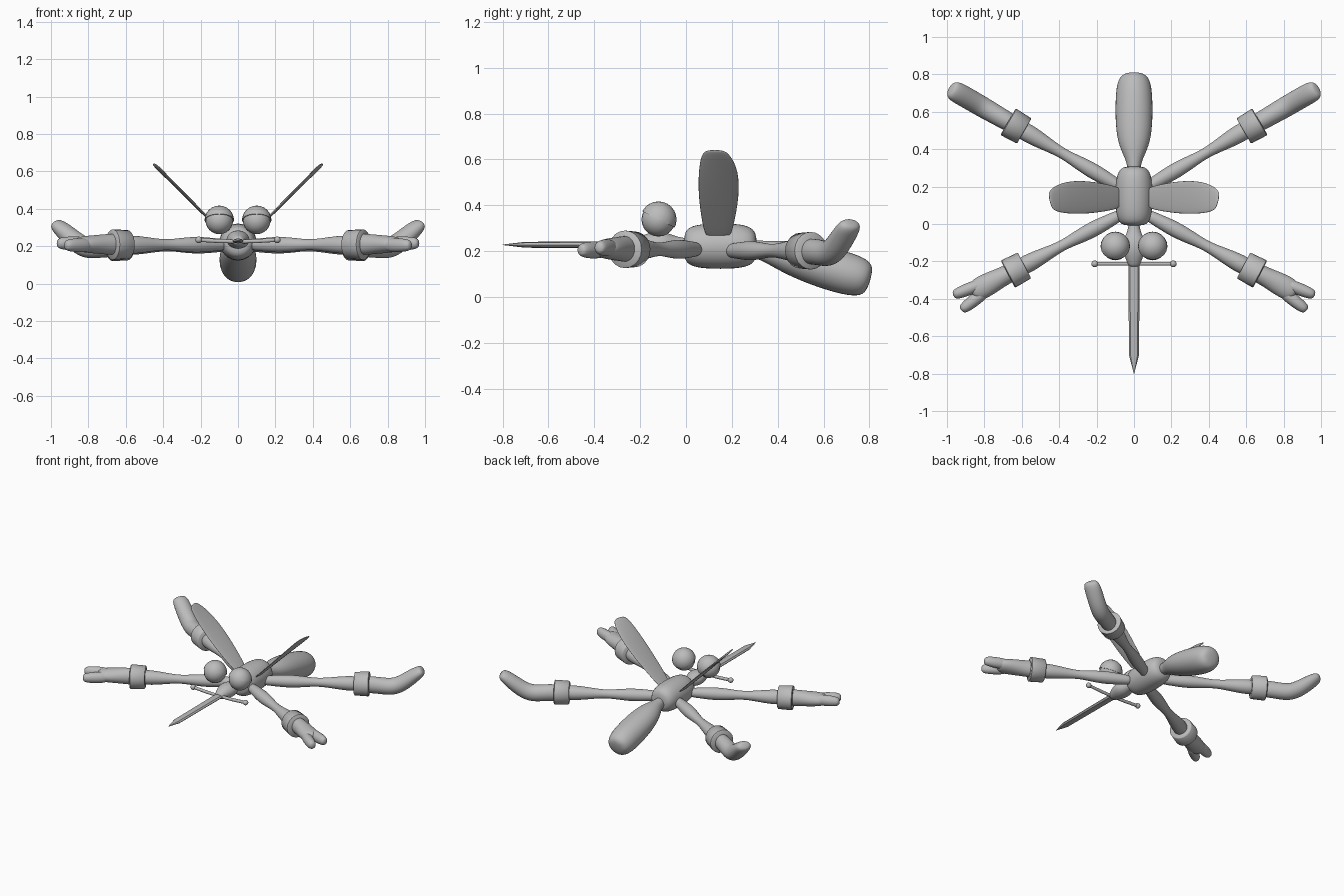
import bpy, bmesh, math
from mathutils import Vector

if "Cube" in bpy.data.objects:
    bpy.data.objects.remove(bpy.data.objects["Cube"])

grey = bpy.data.materials.new("plain_grey")
grey.use_nodes = True
COLOUR = (0.5, 0.5, 0.5, 1)
grey.diffuse_color = COLOUR
grey.node_tree.nodes["Principled BSDF"].inputs["Base Color"].default_value = COLOUR


def finish(name, bm, mirror=False, subdivide=0, angle=50):
    bmesh.ops.recalc_face_normals(bm, faces=bm.faces)
    mesh = bpy.data.meshes.new(name)
    bm.to_mesh(mesh)
    bm.free()
    mesh.materials.append(grey)
    obj = bpy.data.objects.new(name, mesh)
    bpy.context.collection.objects.link(obj)
    if mirror:
        obj.modifiers.new("Mirror", "MIRROR").use_mirror_merge = False
    if subdivide:
        mod = obj.modifiers.new("Subdivision", "SUBSURF")
        mod.levels = mod.render_levels = subdivide
    bpy.ops.object.select_all(action="DESELECT")
    obj.select_set(True)
    bpy.context.view_layer.objects.active = obj
    if subdivide:
        bpy.ops.object.shade_smooth()
    else:
        bpy.ops.object.shade_smooth_by_angle(angle=math.radians(angle))
    return obj


def sweep(name, stations, sides=8, subdivide=2, mirror=False, angle=50):
    """Loft oval rings; a station is (centre, half width, half height)."""
    bm = bmesh.new()
    centres = [Vector(s[0]) for s in stations]
    grow = 1.1 if subdivide else 1.0
    rings = []
    for i, (_, wide, high) in enumerate(stations):
        along = centres[min(i + 1, len(centres) - 1)] - centres[max(i - 1, 0)]
        side = along.cross(Vector((0, 0, 1))).normalized()
        up = side.cross(along).normalized()
        ring = []
        for k in range(sides):
            a = math.tau * k / sides
            ring.append(bm.verts.new(centres[i] + grow * (
                side * wide * math.cos(a) + up * high * math.sin(a))))
        rings.append(ring)
    for a, b in zip(rings, rings[1:]):
        for k in range(sides):
            n = (k + 1) % sides
            bm.faces.new((a[k], a[n], b[n], b[k]))
    bm.faces.new(rings[0])
    bm.faces.new(rings[-1])
    return finish(name, bm, mirror, subdivide, angle)


def ball(name, centre, radius, cut=None):
    """Mirrored pair of balls, optionally trimmed to a dome."""
    bm = bmesh.new()
    bmesh.ops.create_uvsphere(bm, u_segments=20, v_segments=12, radius=radius)
    if cut:
        geom = bm.verts[:] + bm.edges[:] + bm.faces[:]
        res = bmesh.ops.bisect_plane(bm, geom=geom, plane_co=(0, 0, 0),
                                     plane_no=cut, clear_inner=True)
        rim = [e for e in res["geom_cut"] if isinstance(e, bmesh.types.BMEdge)]
        bmesh.ops.edgeloop_fill(bm, edges=rim)
    bmesh.ops.translate(bm, verts=bm.verts, vec=centre)
    return finish(name, bm, mirror=True)


# Body
sweep("thorax", [((0, y, 0.222), r, r) for y, r in
                 ((-0.01, 0.05), (0.01, 0.085), (0.08, 0.1), (0.22, 0.1),
                  (0.285, 0.085), (0.31, 0.05))])
sweep("abdomen", [((0, 0.26, 0.215), 0.035, 0.035), ((0, 0.33, 0.205), 0.035, 0.04),
                  ((0, 0.41, 0.185), 0.08, 0.065), ((0, 0.52, 0.152), 0.1, 0.085),
                  ((0, 0.68, 0.108), 0.1, 0.096), ((0, 0.775, 0.082), 0.088, 0.085),
                  ((0, 0.805, 0.073), 0.05, 0.05)])

# Head and eyes
sweep("head", [((0, 0.03, 0.225), 0.03, 0.03), ((0, -0.04, 0.23), 0.03, 0.03),
               ((0, -0.09, 0.235), 0.065, 0.05), ((0, -0.15, 0.235), 0.06, 0.05),
               ((0, -0.21, 0.23), 0.035, 0.03), ((0, -0.23, 0.23), 0.025, 0.018)])
EYE = (0.1, -0.12, 0.338)
ball("eyes", EYE, 0.074)
ball("eyelids", EYE, 0.079, cut=(0, 0.45, 0.9))

# Sword-shaped proboscis with its cross guard
sweep("blade", [((0, -0.19, 0.228), 0.03, 0.014), ((0, -0.7, 0.228), 0.027, 0.013),
                ((0, -0.8, 0.228), 0.001, 0.001)], subdivide=0, angle=30)
sweep("cross_guard", [((x, -0.213, 0.225 + 0.2 * x * x), 0.01, 0.011)
                      for x in (-0.21, -0.1, 0, 0.1, 0.21)], sides=10, subdivide=0)
ball("guard_knobs", (0.21, -0.213, 0.234), 0.018)

# Wings
sweep("wings", [((x, y, x + 0.19), w, t) for x, y, w, t in
                ((0.06, 0.14, 0.05, 0.006), (0.12, 0.14, 0.068, 0.007),
                 (0.25, 0.143, 0.09, 0.008), (0.36, 0.142, 0.088, 0.008),
                 (0.43, 0.13, 0.065, 0.007), (0.452, 0.125, 0.038, 0.005))], mirror=True)

# Limbs share one profile: distance fraction from root to wrist, radius
LIMB = ((0, 0.03), (0.1, 0.034), (0.27, 0.044), (0.42, 0.037), (0.56, 0.026),
        (0.7, 0.036), (0.85, 0.049), (1, 0.05))


def limb(name, root, wrist):
    root, wrist = Vector(root), Vector(wrist)
    sweep(name, [(root.lerp(wrist, t), r, r) for t, r in LIMB], mirror=True)
    axis = (wrist - root).normalized()
    # Open-ended looking cuff with a softened rim
    cuff = [(-0.05, 0.072), (-0.045, 0.078), (0.045, 0.082), (0.05, 0.076)]
    sweep(name.replace("legs", "cuffs"),
          [(wrist + axis * d, r, r) for d, r in cuff],
          sides=20, subdivide=0, mirror=True)


limb("front_legs", (0.06, 0.055, 0.208), (0.63, -0.245, 0.208))
limb("rear_legs", (0.05, 0.185, 0.202), (0.63, 0.522, 0.202))

# Gloves: palm and two fingers
sweep("palms", [((0.62, -0.24, 0.21), 0.05, 0.06), ((0.7, -0.28, 0.21), 0.05, 0.055),
                ((0.78, -0.322, 0.21), 0.062, 0.048), ((0.84, -0.355, 0.21), 0.062, 0.042),
                ((0.87, -0.37, 0.21), 0.04, 0.03)], mirror=True)
for label, base, tip in (("outer", (0.8, -0.315, 0.215), (0.965, -0.38, 0.215)),
                         ("inner", (0.78, -0.35, 0.205), (0.922, -0.46, 0.205))):
    a, b = Vector(base), Vector(tip)
    sweep(label + "_fingers", [(a.lerp(b, t), r, r * 1.1) for t, r in
                               ((0, 0.03), (0.45, 0.035), (0.85, 0.031), (1.02, 0.02))],
          mirror=True)

# Feet with toes turned up
sweep("feet", [((0.62, 0.516, 0.2), 0.05, 0.06), ((0.72, 0.574, 0.197), 0.052, 0.055),
               ((0.8, 0.62, 0.185), 0.056, 0.058), ((0.86, 0.655, 0.215), 0.056, 0.055),
               ((0.935, 0.698, 0.285), 0.057, 0.045), ((0.97, 0.716, 0.314), 0.052, 0.035),
               ((0.98, 0.722, 0.324), 0.03, 0.02)], mirror=True)
